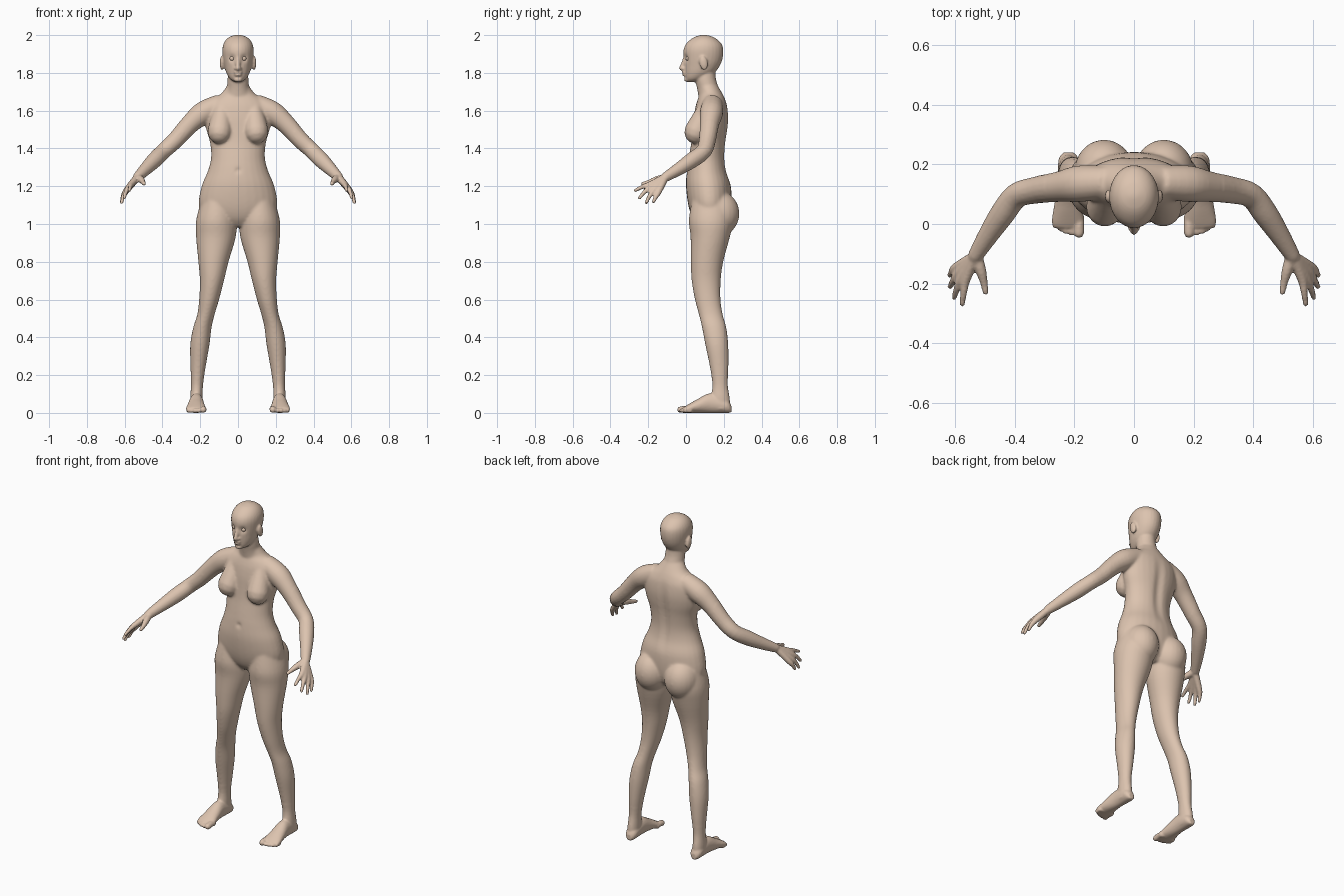
import bpy, bmesh
from math import sin, cos, pi, exp
from mathutils import Vector, Matrix

bm = bmesh.new()
skin = bpy.data.materials.new("skin")
skin.diffuse_color = (0.72, 0.55, 0.43, 1)


def spline(rows, n=4):
    # Catmull-Rom through every column of the rows
    out, p = [], [rows[0]] + list(rows) + [rows[-1]]
    for i in range(1, len(p) - 2):
        for k in range(n):
            t = k / n
            out.append([0.5 * (2 * b + (c - a) * t + (2 * a - 5 * b + 4 * c - d) * t * t
                               + (3 * b - a - 3 * c + d) * t ** 3)
                        for a, b, c, d in zip(*p[i - 1:i + 3])])
    return out + [list(rows[-1])]


def loft(rings, n=28):
    # rings of (centre, half axis, half axis), closed at both ends
    loops = []
    for c, u, v in rings:
        loops.append([bm.verts.new(c + u * cos(2 * pi * k / n) + v * sin(2 * pi * k / n))
                      for k in range(n)])
    faces = [bm.faces.new(loops[0]), bm.faces.new(loops[-1])]
    for a, b in zip(loops, loops[1:]):
        faces += [bm.faces.new((a[k], a[(k + 1) % n], b[(k + 1) % n], b[k])) for k in range(n)]
    bmesh.ops.recalc_face_normals(bm, faces=faces)


def stack(rows, s=1):
    # horizontal sections: z, centre x, front y, back y, half width
    loft([(Vector((s * x, (f + b) / 2, z)), Vector((w, 0, 0)), Vector((0, (b - f) / 2, 0)))
          for z, x, f, b, w in spline(rows)])


def tube(rows, s=1):
    # round limb with domed end: x, y, z, radius
    pts = [(Vector((s * x, y, z)), r) for x, y, z, r in spline(rows)]
    rings = []
    for i, (c, r) in enumerate(pts):
        t = (pts[min(i + 1, len(pts) - 1)][0] - pts[max(i - 1, 0)][0]).normalized()
        u = t.cross(Vector((0.3, 0.2, 0.93))).normalized()
        rings.append((c, u * r, t.cross(u) * r))
    for q in (0.5, 0.85, 0.98):
        k = (1 - q * q) ** 0.5
        rings.append((c + t * r * q, u * r * k, t.cross(u) * r * k))
    loft(rings, 16)


def blob(c, r, s=1, tilt=0):
    m = (Matrix.Translation((s * c[0], c[1], c[2])) @ Matrix.Rotation(tilt, 4, 'X')
         @ Matrix.Diagonal((*r, 1)))
    bmesh.ops.create_uvsphere(bm, u_segments=24, v_segments=16, radius=1, matrix=m)


# Torso and neck
stack([(.985, 0, .07, .19, .05), (1.03, 0, .035, .225, .17), (1.1, 0, .012, .24, .208),
       (1.2, 0, .0, .238, .193), (1.28, 0, .004, .215, .16), (1.35, 0, .014, .207, .143),
       (1.43, 0, .028, .212, .148), (1.5, 0, .035, .222, .168), (1.56, 0, .04, .226, .176),
       (1.62, 0, .05, .22, .172), (1.66, 0, .062, .207, .135), (1.69, 0, .072, .193, .09),
       (1.73, 0, .065, .17, .06)])
stack([(1.65, 0, .07, .2, .085), (1.71, 0, .06, .177, .061), (1.77, 0, .048, .158, .055),
       (1.83, 0, .05, .155, .05)])

# Head, nose, lips and chin
stack([(1.752, 0, .01, .05, .018), (1.768, 0, -.004, .1, .042), (1.8, 0, -.008, .15, .062),
       (1.84, 0, -.01, .18, .073), (1.88, 0, -.013, .194, .08), (1.92, 0, -.013, .197, .083),
       (1.95, 0, -.002, .19, .078), (1.975, 0, .022, .168, .064), (1.992, 0, .05, .14, .042),
       (2.001, 0, .085, .105, .012)])
tube([(0, -.006, 1.885, .008), (0, -.015, 1.85, .011), (0, -.024, 1.825, .013)])
blob((0, -.01, 1.804), (.024, .011, .007))
blob((0, -.008, 1.789), (.021, .011, .007))
blob((0, .004, 1.765), (.023, .014, .013))

for s in (1, -1):
    # Ear, nostril, breast and buttock
    blob((.085, .093, 1.852), (.012, .022, .038), s, .2)
    blob((.012, -.012, 1.822), (.009, .012, .008), s)
    tube([(.085, .105, 1.62, .04), (.09, .082, 1.55, .057), (.097, .055, 1.488, .065)], s)
    blob((.1, .175, 1.055), (.1, .108, .118), s)

    # Leg
    stack([(1.12, .11, .03, .24, .085), (1.02, .115, .015, .25, .107), (.93, .117, .024, .232, .105),
           (.8, .13, .025, .197, .08), (.7, .138, .03, .184, .064), (.6, .153, .047, .183, .053),
           (.52, .17, .068, .195, .046), (.45, .189, .085, .214, .049), (.36, .202, .102, .224, .051),
           (.25, .211, .125, .225, .041), (.15, .217, .14, .221, .032), (.08, .22, .132, .231, .033),
           (.02, .22, .14, .235, .033)], s)

    # Foot: y, x, half width, half height
    loft([(Vector((s * x, y, h)), Vector((w, 0, 0)), Vector((0, 0, h))) for y, x, w, h in spline(
        [(.24, .219, .016, .02), (.215, .219, .034, .036), (.13, .22, .037, .052),
         (.06, .222, .046, .036), (.01, .222, .054, .022), (-.012, .222, .05, .015)])])
    for x, y, r in ((.184, -.03, .017), (.209, -.027, .012), (.228, -.022, .012),
                    (.246, -.014, .011), (.262, -.002, .011)):
        tube([(x, .03, r, r), (x, .0, r * 1.2, r), (x, y, r, r)], s)

    # Arm
    tube([(.09, .14, 1.635, .055), (.18, .135, 1.59, .062), (.25, .125, 1.533, .052),
          (.33, .113, 1.445, .045), (.393, .095, 1.387, .042), (.44, .035, 1.34, .042),
          (.49, -.04, 1.29, .034), (.53, -.105, 1.25, .026)], s)

    # Fingers, each starting in the palm: knuckle, middle joint, tip
    for knuckle, joint, tip in (
            ((.563, -.185, 1.212), (.57, -.228, 1.198), (.575, -.268, 1.178)),
            ((.577, -.18, 1.198), (.593, -.217, 1.172), (.602, -.246, 1.138)),
            ((.588, -.165, 1.183), (.606, -.192, 1.15), (.616, -.21, 1.113)),
            ((.595, -.145, 1.17), (.61, -.16, 1.143), (.616, -.172, 1.118))):
        tube([(.533, -.11, 1.247, .02), (*knuckle, .016), (*joint, .0115), (*tip, .009)], s)
    tube([(.528, -.105, 1.247, .02), (.513, -.155, 1.235, .018), (.503, -.195, 1.222, .013),
          (.497, -.228, 1.213, .01)], s)

# Fuse the parts into one skin
mesh = bpy.data.meshes.new("body")
bm.to_mesh(mesh)
bm.free()
body = bpy.data.objects.new("body", mesh)
bpy.context.collection.objects.link(body)
fuse = body.modifiers.new("fuse", 'REMESH')
fuse.mode, fuse.voxel_size = 'VOXEL', 0.006
bpy.context.view_layer.update()
body.data = bpy.data.meshes.new_from_object(body.evaluated_get(bpy.context.evaluated_depsgraph_get()))
body.data.name = "body_skin"
body.modifiers.clear()
bpy.data.meshes.remove(mesh)

# Press in eye sockets, navel and spine; mark the trunk for softer blending
dents = [((.031, 0, 1.876), .018, .012), ((-.031, 0, 1.876), .018, .012), ((0, .004, 1.284), .011, .012)]
soft = body.vertex_groups.new(name="trunk")
trunk = []
for v in body.data.vertices:
    p = v.co.copy()
    for c, r, depth in dents:
        v.co.y += depth * exp(-(p - Vector(c)).length_squared / r ** 2)
    if p.y > .15 and 1.2 < p.z < 1.65:
        v.co.y -= .012 * exp(-(p.x / .025) ** 2) * sin((p.z - 1.2) / .45 * pi)
    if abs(p.x) < .3 and .2 < p.z < 1.74:
        trunk.append(v.index)
soft.add(trunk, 1, 'ADD')
for name, group, count in (("soften_trunk", "trunk", 14), ("soften_all", "", 2)):
    m = body.modifiers.new(name, 'SMOOTH')
    m.factor, m.iterations, m.vertex_group = 0.5, count, group
body.data.shade_smooth()
body.data.materials.clear()
body.data.materials.append(skin)

# Eyes
for s, side in ((1, "left"), (-1, "right")):
    bpy.ops.mesh.primitive_uv_sphere_add(segments=20, ring_count=12, radius=.013,
                                         location=(s * .031, .011, 1.876))
    eye = bpy.context.object
    eye.name = side + "_eye"
    eye.data.shade_smooth()
    eye.data.materials.append(skin)
